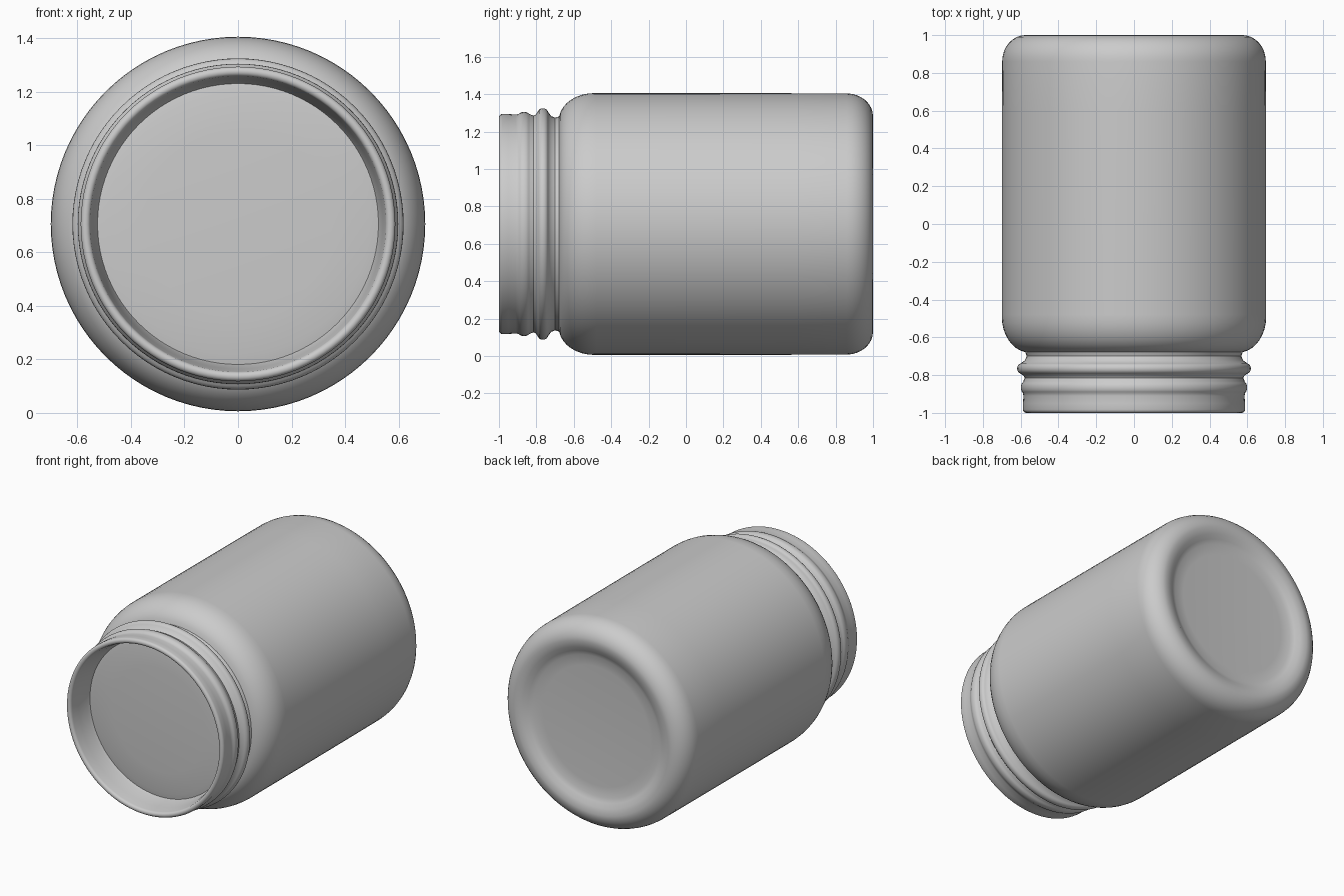
import bpy, bmesh
from math import sin, cos, pi, radians

if "Cube" in bpy.data.objects:
    bpy.data.objects.remove(bpy.data.objects["Cube"])

AXIS_Z = 0.706   # height of the jar's lying axis
SEGMENTS = 96


def arc(cr, cy, rr, ry, a0, a1, n=8):
    """Elliptical arc of (radius, y) profile points."""
    return [(cr + rr * cos(radians(a0 + (a1 - a0) * i / n)),
             cy + ry * sin(radians(a0 + (a1 - a0) * i / n))) for i in range(n + 1)]


def lathe(name, profile, angle=35):
    """Revolve a (radius, y) profile around the y axis; radius 0 makes a pole."""
    bm = bmesh.new()
    rings = []
    for r, y in profile:
        if r < 1e-6:
            rings.append([bm.verts.new((0, y, AXIS_Z))])
        else:
            rings.append([bm.verts.new((r * cos(2 * pi * i / SEGMENTS), y,
                                        AXIS_Z + r * sin(2 * pi * i / SEGMENTS)))
                          for i in range(SEGMENTS)])
    for a, b in zip(rings, rings[1:]):
        for i in range(SEGMENTS):
            j = (i + 1) % SEGMENTS
            if len(a) == 1:
                bm.faces.new((a[0], b[i], b[j]))
            elif len(b) == 1:
                bm.faces.new((a[i], b[0], a[j]))
            else:
                bm.faces.new((a[i], b[i], b[j], a[j]))
    bmesh.ops.recalc_face_normals(bm, faces=bm.faces)
    mesh = bpy.data.meshes.new(name)
    bm.to_mesh(mesh)
    bm.free()
    obj = bpy.data.objects.new(name, mesh)
    bpy.context.collection.objects.link(obj)
    bpy.ops.object.select_all(action='DESELECT')
    obj.select_set(True)
    bpy.context.view_layer.objects.active = obj
    bpy.ops.object.shade_smooth_by_angle(angle=radians(angle))
    return obj


# One continuous skin: recessed base, wall, shoulder, threaded neck, mouth, inner floor
profile = [(0, 0.955), (0.40, 0.955), (0.47, 0.96), (0.50, 0.972), (0.53, 0.99)]
profile += arc(0.575, 0.86, 0.123, 0.14, 90, 0)          # rounded base corner
profile += [(0.699, 0.60), (0.70, 0.0), (0.70, -0.48)]   # side wall
profile += arc(0.555, -0.49, 0.145, 0.19, 0, -82)        # shoulder
profile += [(0.568, -0.70), (0.578, -0.722), (0.600, -0.738)]
profile += arc(0.597, -0.765, 0.022, 0.027, 70, -70, 6)  # main thread ridge
profile += [(0.585, -0.803), (0.579, -0.815), (0.586, -0.832)]
profile += arc(0.583, -0.866, 0.016, 0.03, 70, -70, 6)   # lower thread ridge
profile += [(0.585, -0.91), (0.588, -0.95)]
profile += arc(0.570, -0.982, 0.018, 0.018, 0, -180, 8)  # rolled lip
profile += [(0.542, -0.93), (0.532, -0.85)]              # mouth wall
profile += [(0.525, -0.832), (0.49, -0.838), (0.35, -0.845), (0, -0.848)]  # inner floor
lathe("jar", profile)
